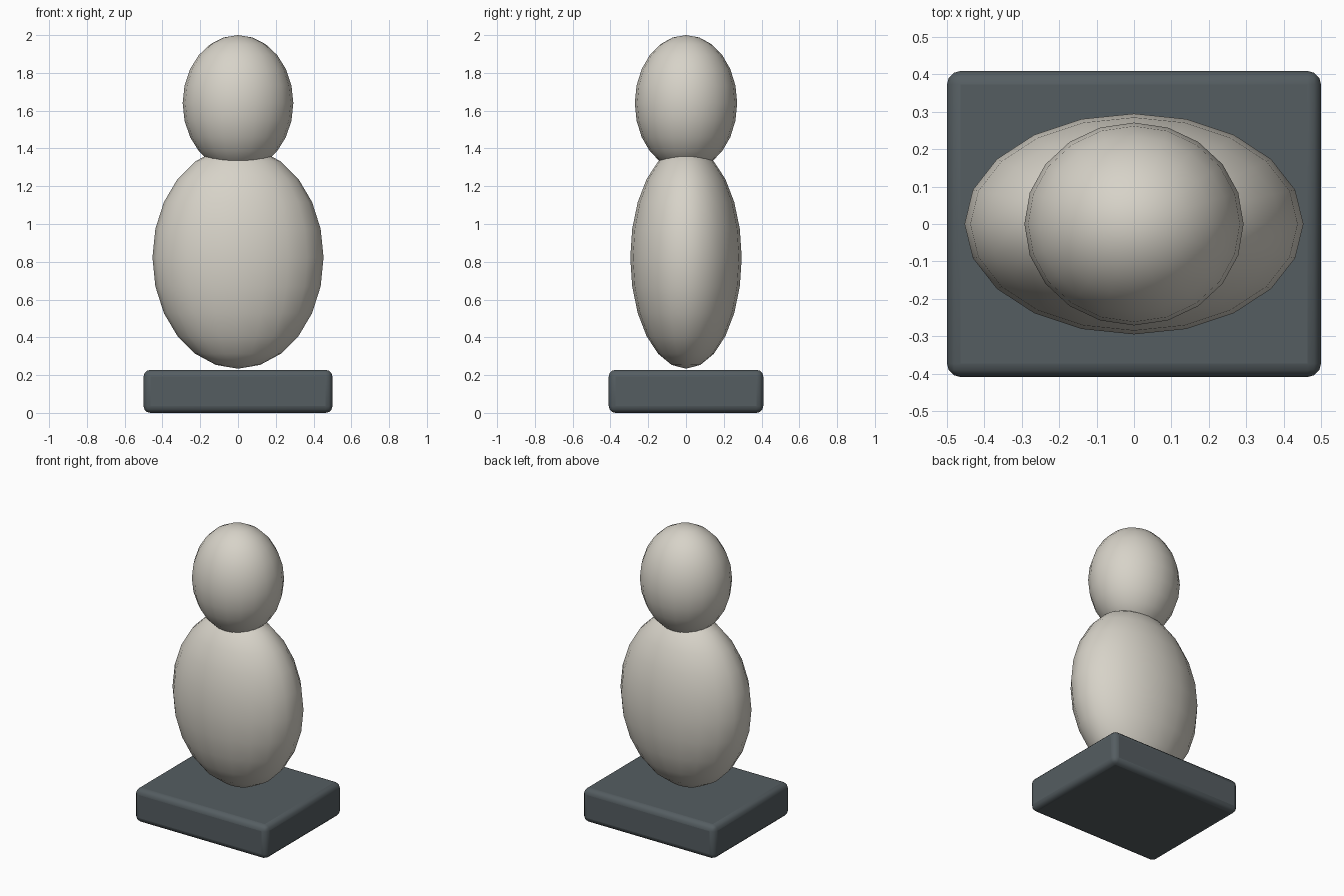
import bpy

cube = bpy.data.objects.get("Cube")
if cube:
    bpy.data.objects.remove(cube, do_unlink=True)


def make_material(name, color):
    mat = bpy.data.materials.new(name)
    mat.use_nodes = True
    mat.diffuse_color = color
    mat.node_tree.nodes["Principled BSDF"].inputs["Base Color"].default_value = color
    return mat


stone = make_material("pale_stone", (0.68, 0.65, 0.58, 1))
slate = make_material("dark_slate", (0.09, 0.11, 0.12, 1))


def ellipsoid(name, center_z, radii):
    bpy.ops.mesh.primitive_uv_sphere_add(segments=20, ring_count=12, radius=1,
                                         location=(0, 0, center_z))
    ob = bpy.context.object
    ob.name = name
    ob.scale = radii
    bpy.ops.object.transform_apply(location=False, rotation=False, scale=True)
    bpy.ops.object.shade_smooth()
    ob.data.materials.append(stone)
    return ob


# Rounded slab under the figure
bpy.ops.mesh.primitive_cube_add(size=1, location=(0, 0, 0.114))
base = bpy.context.object
base.name = "base"
base.scale = (1.0, 0.818, 0.228)
bpy.ops.object.transform_apply(location=False, rotation=False, scale=True)
bevel = base.modifiers.new("rounded_edges", 'BEVEL')
bevel.width = 0.036
bevel.segments = 3
base.data.materials.append(slate)
bpy.ops.object.shade_smooth_by_angle()

# Flattened body and the head sunk into its top
ellipsoid("body", 0.822, (0.453, 0.295, 0.588))
ellipsoid("head", 1.64, (0.293, 0.271, 0.36))
